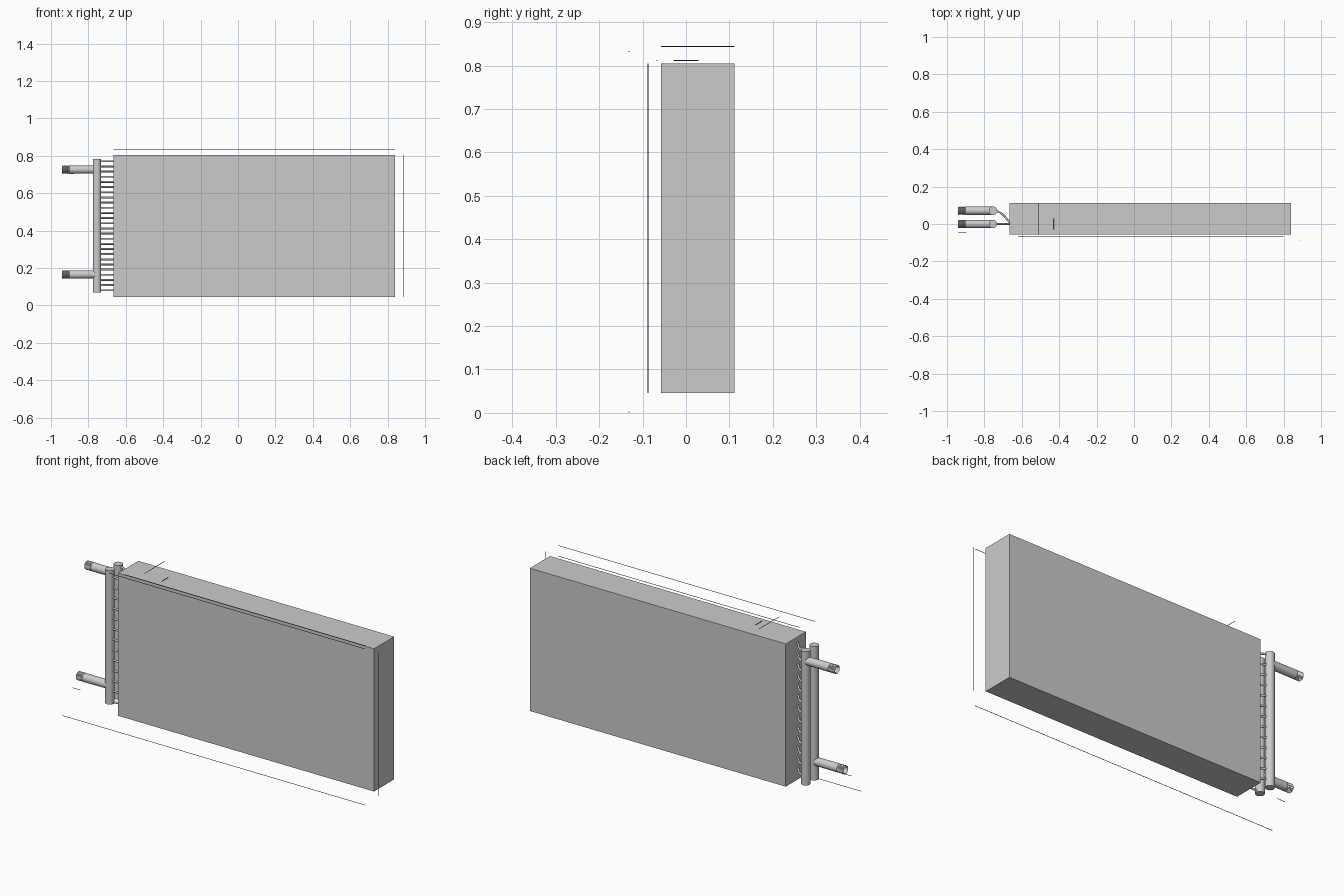
import bpy, bmesh, math
from mathutils import Vector, Matrix

if "Cube" in bpy.data.objects:
    bpy.data.objects.remove(bpy.data.objects["Cube"])

BX0, BX1, BY0, BY1, BZ0, BZ1 = -0.665, 0.84, -0.057, 0.112, 0.046, 0.805
COLL_X, FRONT_Y, REAR_Y = -0.754, 0.0, 0.071
R = 0.0225          # collector / connection radius
PITCH = 0.0276      # vertical tube spacing

ink = bpy.data.materials.new("dark_line")
ink.diffuse_color = (0.03, 0.05, 0.1, 1)
ink.use_nodes = True
ink.node_tree.nodes["Principled BSDF"].inputs["Base Color"].default_value = ink.diffuse_color


def mesh_object(name, bm, smooth=True, mat=None):
    bmesh.ops.recalc_face_normals(bm, faces=bm.faces)
    me = bpy.data.meshes.new(name)
    bm.to_mesh(me)
    bm.free()
    ob = bpy.data.objects.new(name, me)
    bpy.context.collection.objects.link(ob)
    if mat:
        me.materials.append(mat)
    if smooth:
        bpy.ops.object.select_all(action='DESELECT')
        ob.select_set(True)
        bpy.context.view_layer.objects.active = ob
        bpy.ops.object.shade_smooth_by_angle()
    return ob


def box(name, lo, hi):
    bm = bmesh.new()
    lo, hi = Vector(lo), Vector(hi)
    bmesh.ops.create_cube(bm, size=1, matrix=Matrix.Translation((lo + hi) / 2) @ Matrix.Diagonal((*(hi - lo), 1)))
    return mesh_object(name, bm, False)


def rod(name, a, b, r, sides=32, mat=None):
    a, b = Vector(a), Vector(b)
    bm = bmesh.new()
    m = Matrix.Translation((a + b) / 2) @ (b - a).to_track_quat('Z', 'Y').to_matrix().to_4x4()
    bmesh.ops.create_cone(bm, cap_ends=True, segments=sides, radius1=r, radius2=r, depth=(b - a).length, matrix=m)
    return mesh_object(name, bm, True, mat)


def lathe_x(name, profile, y, z, sides=32):
    # revolve (x, radius) points around a line parallel to x
    bm = bmesh.new()
    rings = [[bm.verts.new((x, y + r * math.cos(2 * math.pi * i / sides), z + r * math.sin(2 * math.pi * i / sides)))
              for i in range(sides)] for x, r in profile]
    for p, q in zip(rings, rings[1:]):
        for i in range(sides):
            j = (i + 1) % sides
            bm.faces.new((p[i], p[j], q[j], q[i]))
    return mesh_object(name, bm)


def bezier(p, n=10):
    p = [Vector(v) for v in p]
    out = []
    for i in range(n + 1):
        t = i / n
        u = 1 - t
        out.append(p[0] * u**3 + p[1] * 3 * u * u * t + p[2] * 3 * u * t * t + p[3] * t**3)
    return out


def tube(name, paths, r):
    cu = bpy.data.curves.new(name, 'CURVE')
    cu.dimensions = '3D'
    cu.bevel_depth = r
    cu.bevel_resolution = 3
    cu.use_fill_caps = True
    for pts in paths:
        s = cu.splines.new('POLY')
        s.points.add(len(pts) - 1)
        for sp, p in zip(s.points, pts):
            sp.co = (*p, 1)
        s.use_smooth = True
    ob = bpy.data.objects.new(name, cu)
    bpy.context.collection.objects.link(ob)
    bpy.ops.object.select_all(action='DESELECT')
    ob.select_set(True)
    bpy.context.view_layer.objects.active = ob
    bpy.ops.object.convert(target='MESH')


# casing
box("body_casing", (BX0, BY0, BZ0), (BX1, BY1, BZ1))

# vertical collectors, capped at both ends
for name, y in (("front_collector", FRONT_Y), ("rear_collector", REAR_Y)):
    rod(name, (COLL_X, y, 0.07), (COLL_X, y, 0.782), R)

# open connection pipes with threaded ends
thread = []
for i in range(7):
    x = -0.94 + i * 0.006
    thread += [(x, R - 0.0025), (x + 0.003, R)]
for name, y, z in (("lower_connection", FRONT_Y, 0.165), ("upper_connection", REAR_Y, 0.726)):
    lathe_x(name, [(COLL_X, 0.0185), (-0.94, 0.0185)] + thread + [(COLL_X, R - 0.001)], y, z)

# 13 circuits: front collector, straight pass, U bend, return pass, rear collector
mid = (BZ0 + BZ1) / 2
circuits = []
for k in range(13):
    z0 = mid + (2 * k - 12.5) * PITCH
    z1 = z0 + PITCH
    path = [Vector((COLL_X, FRONT_Y, z0)), Vector((0.80, 0, z0))]
    for i in range(1, 9):
        a = math.pi * i / 8
        path.append(Vector((0.80 + PITCH / 2 * math.sin(a), 0, (z0 + z1) / 2 - PITCH / 2 * math.cos(a))))
    path += bezier([(-0.645, 0, z1), (-0.685, 0.01, z1), (-0.69, REAR_Y, z1), (COLL_X, REAR_Y, z1)])
    circuits.append(path)
tube("tube_circuits", circuits, 0.0052)

# thin dimension lines around the unit
lines = {
    "full_length_line": ((-0.94, -0.131, 0.002), (0.84, -0.131, 0.002)),
    "body_length_line": ((BX0, -0.131, 0.832), (BX1, -0.131, 0.832)),
    "fin_length_line": ((-0.62, -0.067, 0.812), (0.80, -0.067, 0.812)),
    "body_height_line": ((0.887, -0.087, BZ0), (0.887, -0.087, BZ1)),
    "body_depth_line": ((-0.51, BY0, 0.844), (-0.51, BY1, 0.844)),
    "fin_depth_line": ((-0.43, -0.029, 0.812), (-0.43, 0.029, 0.812)),
    "thread_length_line": ((-0.94, -0.045, 0.117), (-0.895, -0.045, 0.117)),
}
for name, (a, b) in lines.items():
    rod(name, a, b, 0.0012, 8, ink)
